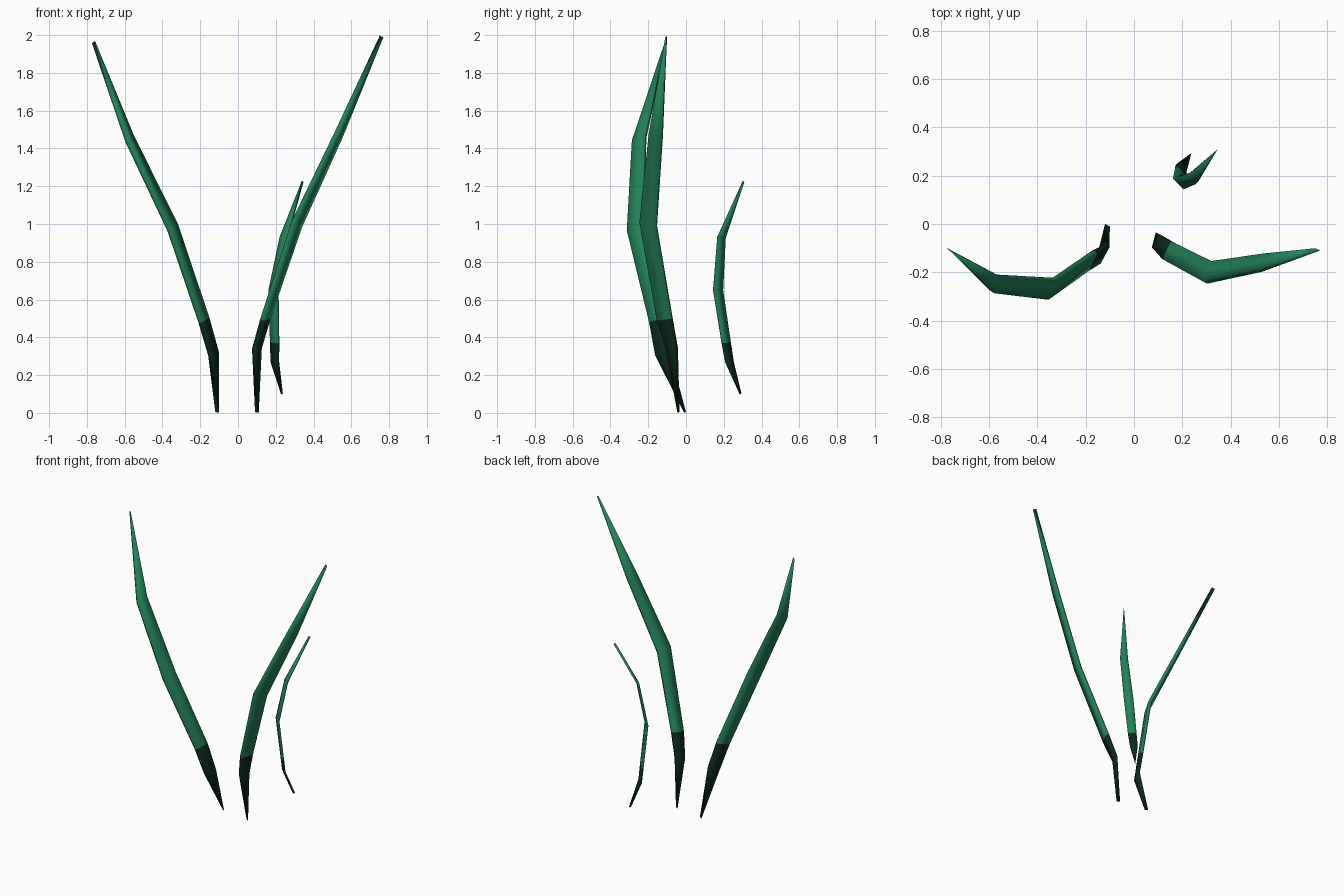
import bpy
from mathutils import Vector

if "Cube" in bpy.data.objects:
    bpy.data.objects.remove(bpy.data.objects["Cube"])


def material(name, rgb):
    m = bpy.data.materials.new(name)
    m.diffuse_color = (*rgb, 1)
    m.use_nodes = True
    m.node_tree.nodes["Principled BSDF"].inputs["Base Color"].default_value = m.diffuse_color
    return m


GREEN = material("leaf green", (0.017, 0.22, 0.10))
DARK = material("dark stem green", (0.004, 0.024, 0.014))


def blade(name, base, rings, tip, thickness):
    """Flat strip: single point at base and tip, pairs of edge points between."""
    verts, faces = [Vector(base)], []
    for centre, half in rings:
        c, h = Vector(centre), Vector(half)
        verts += [c - h, c + h]
    verts.append(Vector(tip))
    n = len(rings)
    faces.append((0, 2, 1))
    for i in range(n - 1):
        a = 1 + 2 * i
        faces.append((a, a + 1, a + 3, a + 2))
    faces.append((2 * n - 1, 2 * n, 2 * n + 1))
    mesh = bpy.data.meshes.new(name)
    mesh.from_pydata(verts, [], faces)
    mesh.materials.append(GREEN)
    mesh.materials.append(DARK)
    for p in mesh.polygons:
        p.use_smooth = True
        p.material_index = 1 if p.index < 2 else 0  # dark below second ring
    obj = bpy.data.objects.new(name, mesh)
    bpy.context.collection.objects.link(obj)
    mod = obj.modifiers.new("thickness", 'SOLIDIFY')
    mod.thickness = thickness
    mod.offset = 0


# tall blade leaning left
blade("left_blade", (-0.11, -0.005, 0.003), [
    ((-0.13, -0.125, 0.315), (0.018, 0.033, 0.010)),
    ((-0.18, -0.152, 0.49), (0.019, 0.038, 0.012)),
    ((-0.345, -0.268, 0.98), (0.018, 0.040, 0.017)),
    ((-0.573, -0.248, 1.45), (0.014, 0.033, 0.012)),
], (-0.765, -0.105, 1.963), 0.023)

# tall blade leaning right
blade("right_blade", (0.10, -0.04, 0.003), [
    ((0.10, -0.075, 0.34), (0.016, 0.027, 0.003)),
    ((0.145, -0.113, 0.497), (0.018, 0.037, 0.005)),
    ((0.312, -0.20, 1.0), (0.018, 0.042, -0.012)),
    ((0.532, -0.16, 1.47), (0.012, 0.033, -0.010)),
], (0.76, -0.105, 1.993), 0.023)

# short blade at the back
blade("back_blade", (0.233, 0.289, 0.10), [
    ((0.195, 0.23, 0.27), (0.018, -0.018, 0)),
    ((0.194, 0.213, 0.37), (0.020, -0.020, 0)),
    ((0.188, 0.170, 0.65), (0.022, -0.022, 0)),
    ((0.243, 0.188, 0.93), (0.018, -0.018, 0)),
], (0.342, 0.305, 1.225), 0.014)
